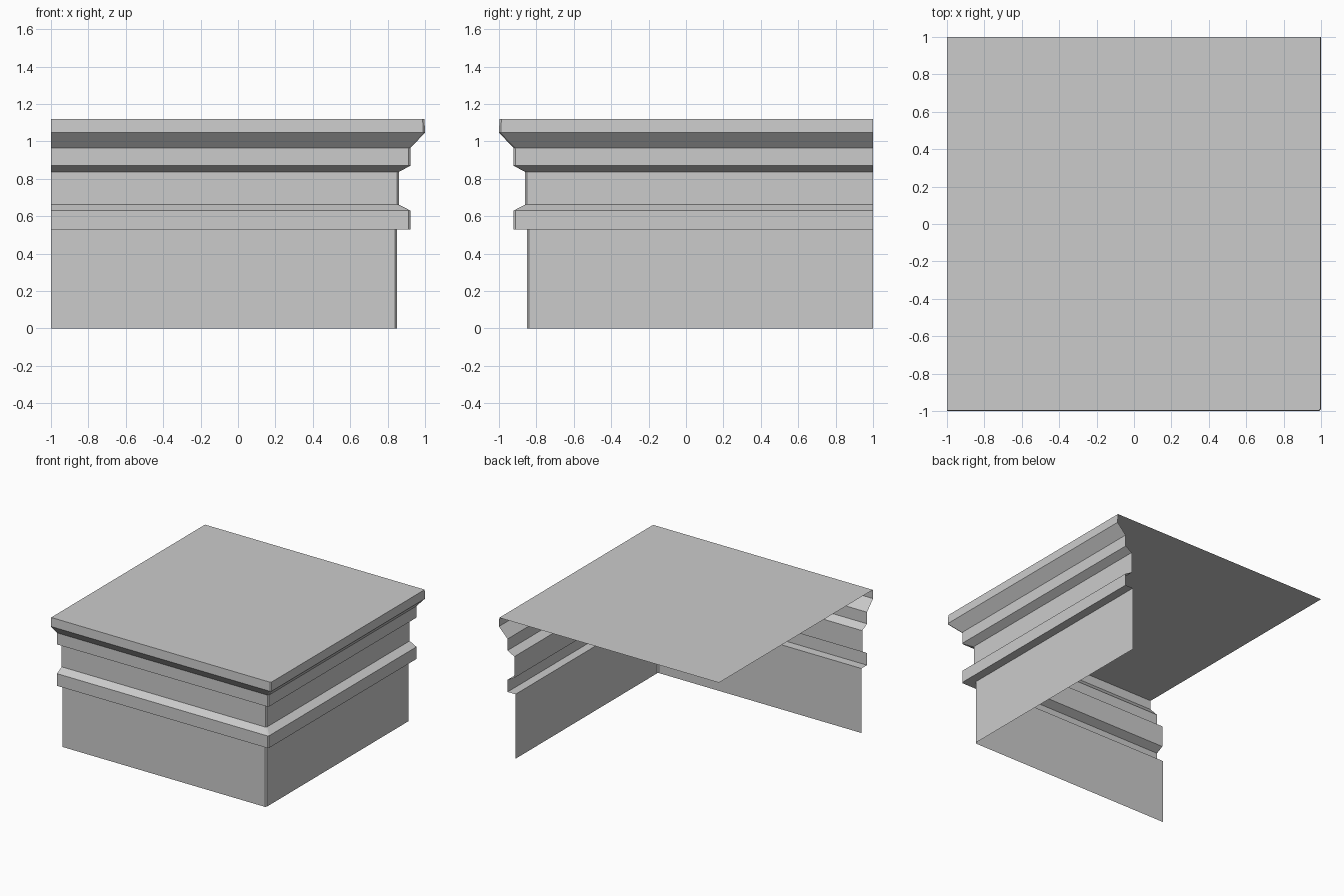
import bpy
import bmesh

cube = bpy.data.objects.get("Cube")
if cube:
    bpy.data.objects.remove(cube, do_unlink=True)

# Plain stone colour
stone = bpy.data.materials.new("grey stone")
stone.use_nodes = True
stone.diffuse_color = (0.6, 0.6, 0.6, 1)
stone.node_tree.nodes["Principled BSDF"].inputs["Base Color"].default_value = (0.6, 0.6, 0.6, 1)

CHAMFER = 0.01
BACK = 1.0


def corner_path(d, z):
    """Path along the front wall, round the eased corner, along the left wall."""
    return [(-BACK, -d, z), (d - CHAMFER, -d, z), (d, -d + CHAMFER, z), (d, BACK, z)]


def finish(name, bm):
    mesh = bpy.data.meshes.new(name)
    bm.to_mesh(mesh)
    bm.free()
    mesh.materials.append(stone)
    obj = bpy.data.objects.new(name, mesh)
    bpy.context.collection.objects.link(obj)


def moulding(name, profile):
    """Sweep a (distance, height) profile round the corner as an open shell."""
    bm = bmesh.new()
    rows = [[bm.verts.new(p) for p in corner_path(d, z)] for d, z in profile]
    for low, high in zip(rows, rows[1:]):
        for i in range(len(low) - 1):
            bm.faces.new((low[i], low[i + 1], high[i + 1], high[i]))
    finish(name, bm)


# Wall and mouldings, bottom to top
moulding("lower_wall", [(0.85, 0), (0.85, 0.53)])
moulding("lower_band", [(0.85, 0.53), (0.922, 0.53), (0.922, 0.63), (0.86, 0.662)])
moulding("frieze", [(0.86, 0.662), (0.86, 0.837)])
moulding("upper_band", [(0.86, 0.837), (0.922, 0.87), (0.922, 0.965)])
moulding("cornice", [(0.922, 0.965), (1.0, 1.047), (0.997, 1.12)])

# Flat top sheet, open to the back
bm = bmesh.new()
outline = corner_path(0.997, 1.12) + [(-BACK, BACK, 1.12)]
bm.faces.new([bm.verts.new(p) for p in outline])
finish("top_slab", bm)
